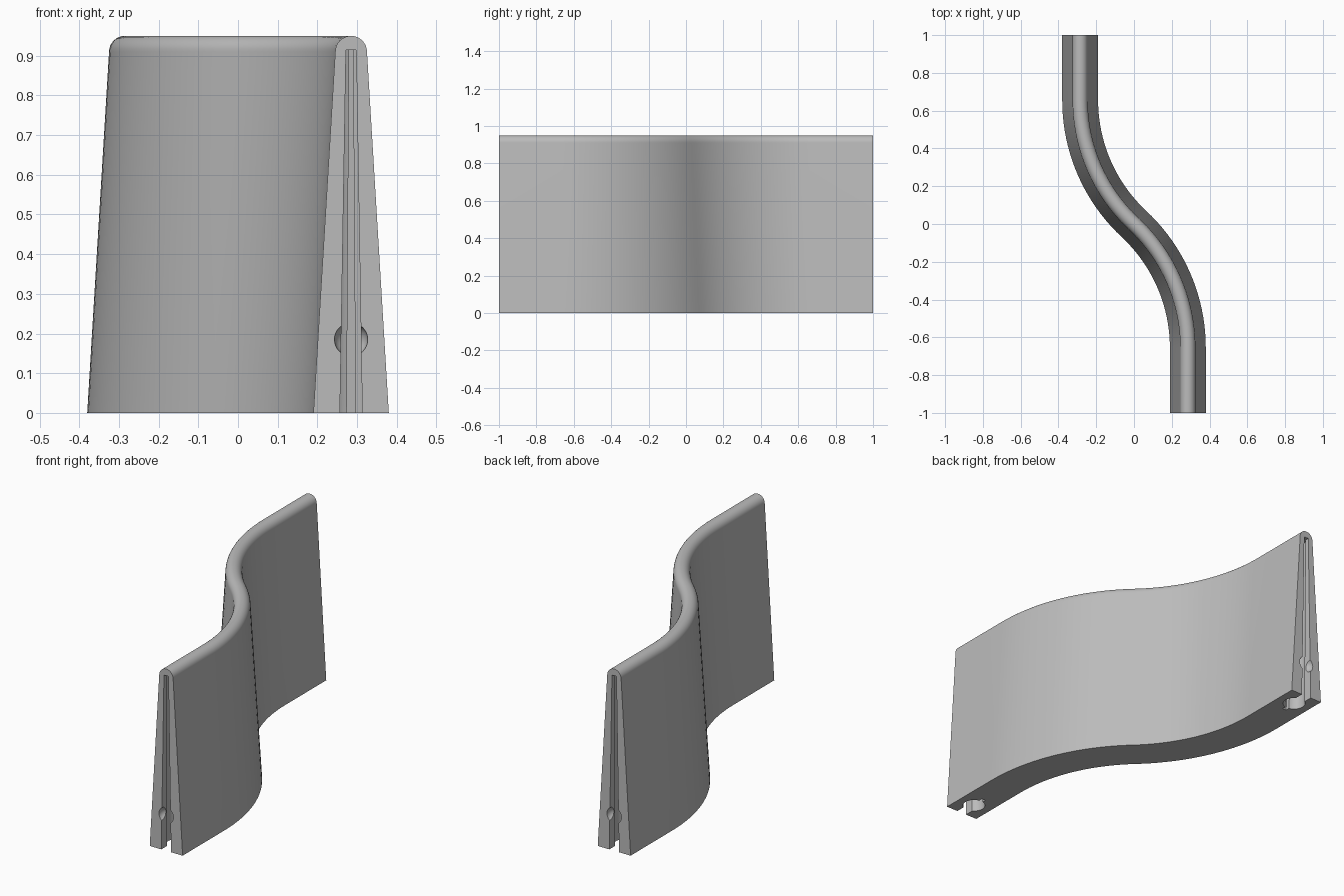
import bpy, bmesh
from math import sin, cos, pi, radians, asin
from mathutils import Vector, Matrix

cube = bpy.data.objects.get("Cube")
if cube:
    bpy.data.objects.remove(cube, do_unlink=True)

OFFSET = 0.285                     # sideways shift of each straight end
TURN = radians(47)                 # turn of each arc of the S
RADIUS = OFFSET / (1 - cos(TURN))
BASE, TOP, SHOULDER = 0.095, 0.04, 0.91

concrete = bpy.data.materials.new("concrete grey")
concrete.use_nodes = True
grey = (0.5, 0.5, 0.5, 1)
concrete.diffuse_color = grey
concrete.node_tree.nodes["Principled BSDF"].inputs["Base Color"].default_value = grey


def loft(name, rings):
    """Closed solid from a row of matching rings."""
    bm = bmesh.new()
    rows = [[bm.verts.new(p) for p in ring] for ring in rings]
    n = len(rows[0])
    for a, b in zip(rows, rows[1:]):
        for i in range(n):
            j = (i + 1) % n
            bm.faces.new((a[i], a[j], b[j], b[i]))
    bm.faces.new(rows[0])
    bm.faces.new(rows[-1])
    bmesh.ops.recalc_face_normals(bm, faces=bm.faces)
    return finish(name, bm)


def finish(name, bm):
    mesh = bpy.data.meshes.new(name)
    bm.to_mesh(mesh)
    bm.free()
    mesh.materials.append(concrete)
    obj = bpy.data.objects.new(name, mesh)
    bpy.context.collection.objects.link(obj)
    return obj


# S-shaped path: straight, arc, opposite arc, straight
STEPS = 20
half = [(Vector((OFFSET, -1, 0)), Vector((1, 0, 0)))]
for i in range(STEPS + 1):
    a = TURN * i / STEPS
    normal = Vector((cos(a), sin(a), 0))
    centre = Vector((OFFSET - RADIUS, -RADIUS * sin(TURN), 0))
    half.append((centre + normal * RADIUS, normal))
path = half + [(-p, n) for p, n in reversed(half[:-1])]

# Tapered wall section with a rounded top
profile = [(BASE, 0)]
profile += [(TOP * cos(pi * i / 16), SHOULDER + TOP * sin(pi * i / 16)) for i in range(17)]
profile += [(-BASE, 0)]
wall = loft("curved_wall", [[p + n * u + Vector((0, 0, z)) for u, z in profile]
                            for p, n in path])

# Keyhole outline of the end slots: mouth, round pocket, narrow back notch
MOUTH, POCKET, NOTCH, DEPTH = 0.028, 0.055, 0.011, 0.095
start, stop = asin(MOUTH / POCKET), pi - asin(NOTCH / POCKET)
side = [(MOUTH, -0.03)]
for i in range(13):
    a = start + (stop - start) * i / 12
    side.append((POCKET * sin(a), DEPTH - POCKET * cos(a)))
side.append((NOTCH, 0.17))
keyhole = side + [(-x, d) for x, d in reversed(side)]


def cut(cutter):
    cutter.hide_render = True
    mod = wall.modifiers.new("cut", 'BOOLEAN')
    mod.operation, mod.solver, mod.object = 'DIFFERENCE', 'EXACT', cutter
    bpy.context.view_layer.objects.active = wall
    bpy.ops.object.modifier_apply(modifier=mod.name)
    bpy.data.objects.remove(cutter, do_unlink=True)


# Tapered slot and round socket at each end
for s in (1, -1):
    cut(loft("slot_cutter", [[(s * (OFFSET + x * k), s * (d * k - 1), z) for x, d in keyhole]
                             for k, z in ((1.01, -0.01), (0.46, 0.915))]))
    bm = bmesh.new()
    bmesh.ops.create_uvsphere(bm, u_segments=32, v_segments=16, radius=0.042,
                              matrix=Matrix.Translation((s * OFFSET, -s, 0.185)))
    cut(finish("socket_cutter", bm))

# Smooth curves with crisp edges
bpy.ops.object.select_all(action='DESELECT')
wall.select_set(True)
bpy.context.view_layer.objects.active = wall
bpy.ops.object.shade_smooth_by_angle(angle=radians(30))
